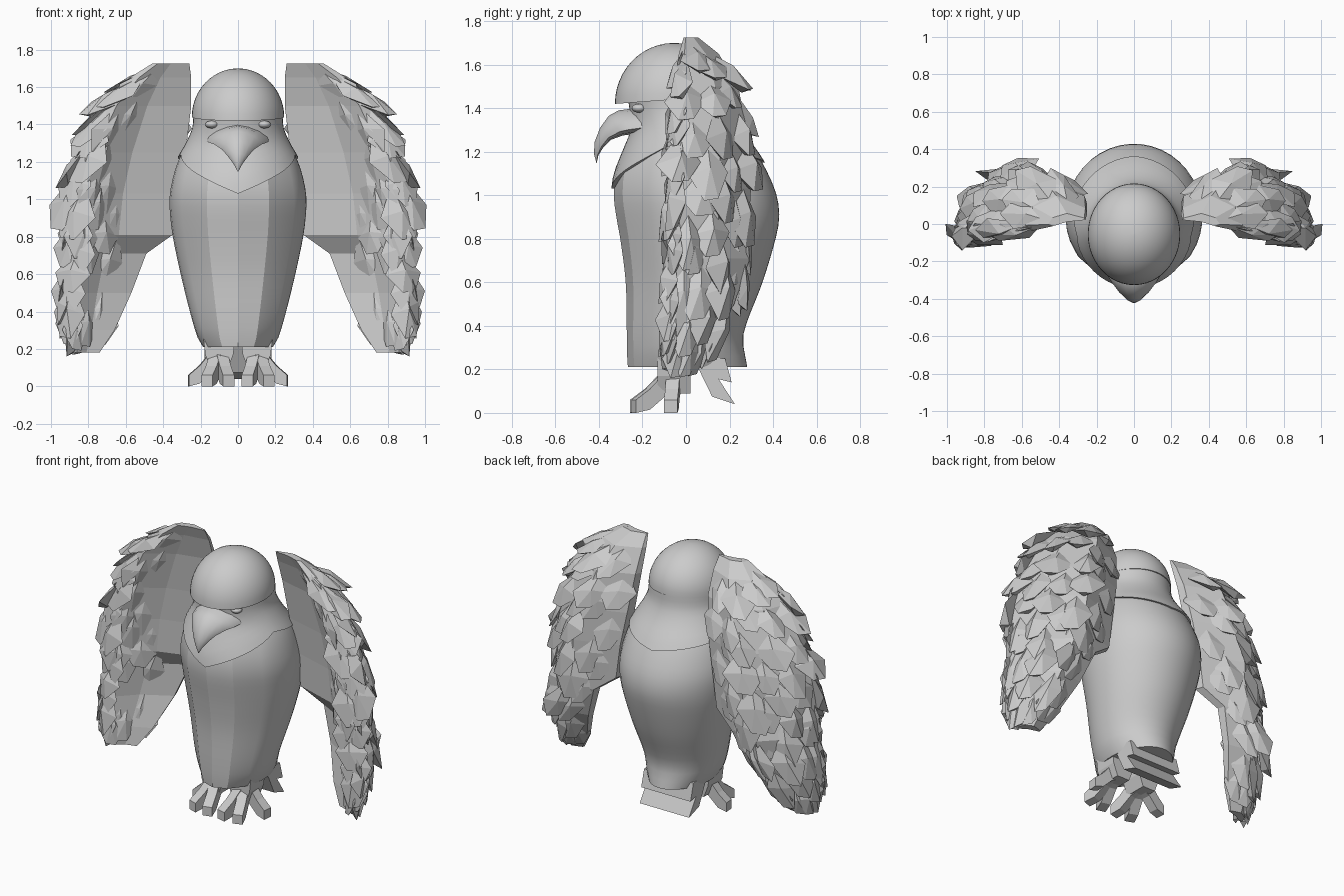
import bpy, bmesh, math, random
from mathutils import Vector

if "Cube" in bpy.data.objects:
    bpy.data.objects.remove(bpy.data.objects["Cube"])


def finish(name, bm, smooth=None):
    bmesh.ops.recalc_face_normals(bm, faces=bm.faces[:])
    me = bpy.data.meshes.new(name)
    bm.to_mesh(me)
    bm.free()
    ob = bpy.data.objects.new(name, me)
    bpy.context.collection.objects.link(ob)
    if smooth:
        bpy.ops.object.select_all(action='DESELECT')
        ob.select_set(True)
        bpy.context.view_layer.objects.active = ob
        bpy.ops.object.shade_smooth_by_angle(angle=math.radians(smooth))
    return ob


def loft(bm, rings):
    """Skin closed rings of equal length and cap both ends."""
    vs = [[bm.verts.new(p) for p in r] for r in rings]
    n = len(vs[0])
    for a, b in zip(vs, vs[1:]):
        for i in range(n):
            j = (i + 1) % n
            bm.faces.new((a[i], a[j], b[j], b[i]))
    bm.faces.new(vs[0])
    bm.faces.new(vs[-1])


def prism(name, poly, half, place):
    """Extrude a side outline (along, up) to both sides; place maps (side, along, up)."""
    bm = bmesh.new()
    loft(bm, [[place(s, a, z) for a, z in poly] for s in (-half, half)])
    return finish(name, bm)


def sample(table, z):
    """Catmull-Rom lookup in a table sorted by its first column."""
    z = min(max(z, table[0][0]), table[-1][0])
    i = 0
    while i < len(table) - 2 and z > table[i + 1][0]:
        i += 1
    p1, p2 = table[i], table[i + 1]
    p0, p3 = table[max(i - 1, 0)], table[min(i + 2, len(table) - 1)]
    h = p2[0] - p1[0]
    t = (z - p1[0]) / h
    out = []
    for k in range(1, len(p1)):
        m1 = (p2[k] - p0[k]) / (p2[0] - p0[0]) * h
        m2 = (p3[k] - p1[k]) / (p3[0] - p1[0]) * h
        out.append((2*t**3 - 3*t*t + 1) * p1[k] + (t**3 - 2*t*t + t) * m1
                   + (3*t*t - 2*t**3) * p2[k] + (t**3 - t*t) * m2)
    return out


# height, half width, front y, back y
BODY = [(.21, .185, -.265, .28), (.25, .21, -.268, .272), (.36, .245, -.27, .262),
        (.6, .305, -.275, .35), (.8, .347, -.30, .41), (.9, .36, -.318, .427),
        (1.0, .365, -.33, .415), (1.1, .35, -.32, .375), (1.2, .32, -.285, .32),
        (1.3, .27, -.25, .25), (1.38, .24, -.255, .215), (1.46, .238, -.27, .21)]


def skin(theta, z, grow=0.0):
    w, f, b = sample(BODY, z)
    return ((w + grow) * math.sin(theta), (f + b) / 2 - ((b - f) / 2 + grow) * math.cos(theta), z)


# Body: broad flat panels on the chest, round at the back
angles = [math.radians(a) for a in [-55, -27, 0, 27, 55] + list(range(66, 300, 9))]
bm = bmesh.new()
loft(bm, [[skin(a, .21 + i * 1.05 / 21, .002) for a in angles] for i in range(22)])
finish("body", bm, 22)


# Neck hood with a pointed front hem
def hem(a):
    f = abs((a + math.pi) % (2 * math.pi) - math.pi) / math.pi
    return 1.03 + .21 * min(f / .42, 1) if f < .42 else 1.24 - .09 * (f - .42) / .58


ring = [2 * math.pi * i / 48 for i in range(48)]
bm = bmesh.new()
rows = [[skin(a, hem(a), -.01) for a in ring]]
for i in range(10):
    rows.append([skin(a, hem(a) + (1.46 - hem(a)) * i / 9, .014 * (1 - i / 9)) for a in ring])
loft(bm, rows)
finish("neck_hood", bm, 35)

# Head dome with an overhanging brow
bm = bmesh.new()
rows = []
for i in range(13):
    e = math.radians(89 * i / 12)
    r = .247 * math.cos(e)
    row = []
    for a in ring:
        fwd = math.cos(a)
        low = 1.44 - .02 * fwd
        row.append((r * math.sin(a), -.055 - r * fwd * 1.1, low + (1.70 - low) * math.sin(e)))
    rows.append(row)
loft(bm, rows)
finish("head", bm, 40)

# Hooked beak: top point, bottom point, half width of each section
BEAK = [(-.20, 1.405, -.17, 1.29, .175), (-.31, 1.39, -.25, 1.28, .15),
        (-.355, 1.365, -.29, 1.275, .125), (-.395, 1.31, -.345, 1.255, .085),
        (-.42, 1.245, -.38, 1.22, .05), (-.423, 1.19, -.402, 1.185, .022),
        (-.412, 1.15, -.41, 1.149, .002)]
ARC = [(0, 0), (.35, .1), (.7, .32), (.93, .6), (1, .8), (.7, .93), (0, 1),
       (-.7, .93), (-1, .8), (-.93, .6), (-.7, .32), (-.35, .1)]
bm = bmesh.new()
loft(bm, [[(w * u, ty + (by - ty) * v, tz + (bz - tz) * v) for u, v in ARC]
          for ty, tz, by, bz, w in BEAK])
finish("beak", bm, 40)

# Eyes, half hidden by the brow
for s, side in ((-1, "left"), (1, "right")):
    bpy.ops.mesh.primitive_uv_sphere_add(segments=16, ring_count=8, radius=.035,
                                         location=(s * .14, -.215, 1.4))
    bpy.context.object.name = side + "_eye"
    bpy.context.object.scale.z = .6
    bpy.ops.object.shade_smooth()

# Legs and toes
TOE = [(-.02, .2), (.05, .19), (.13, .11), (.2, .06), (.2, 0), (.13, .015), (.05, .08), (-.02, .1)]
for s, side in ((-1, "left"), (1, "right")):
    bm = bmesh.new()
    loft(bm, [[(s * (.1 + w * u), -.055 + .075 * v, z) for u, v in ((-1, -1), (1, -1), (1, 1), (-1, 1))]
              for z, w in ((.26, .085), (.17, .075), (.09, .045))])
    finish(side + "_leg", bm)
    for k, (tx, ty) in enumerate(((.05, -.25), (.165, -.24), (.265, -.07))):
        d = Vector((tx - .1, ty + .055))
        c = d.length / .2
        d.normalize()
        prism(f"{side}_toe_{k + 1}", TOE, .031, lambda q, a, z: (
            s * (.1 + d.x * a * c - d.y * q), -.055 + d.y * a * c + d.x * q, z))

# Stepped tail
prism("tail", [(.03, .26), (.18, .25), (.21, .14), (.15, .155), (.225, .04), (.12, .075)],
      .18, lambda q, a, z: (q, a, z))

# Wings: height, inner x, outer x, front y, back y, how far the inner edge swings back
WING = [(.18, .74, .88, -.05, .03, .1), (.3, .66, .91, -.09, .09, .25), (.5, .57, .935, -.1, .17, .38),
        (.71, .49, .93, -.1, .24, .32), (.81, .35, .925, -.09, .26, .15), (1.03, .32, .91, -.09, .28, .1),
        (1.25, .28, .85, -.08, .28, .05), (1.5, .25, .72, -.06, .24, 0), (1.65, .25, .58, -.03, .16, -.1),
        (1.725, .26, .46, -.01, .06, -.1)]
# Thin inner edge sweeping to a thick forward-turned outer edge
SECTION = [(0, .55), (.5, .36), (.85, 0), (1, .12), (.87, .65), (.5, 1), (.03, .7)]


def wing_point(z, u):
    z = min(max(z, WING[0][0]), WING[-1][0])
    i = 0
    while i < len(WING) - 2 and z > WING[i + 1][0]:
        i += 1
    t = (z - WING[i][0]) / (WING[i + 1][0] - WING[i][0])
    xi, xo, yf, yb, swing = [p + (q - p) * t for p, q in zip(WING[i][1:], WING[i + 1][1:])]
    k = int(u)
    q = Vector(SECTION[k]).lerp(Vector(SECTION[(k + 1) % 7]), u - k)
    return Vector((xi + (xo - xi) * q.x, yf + (yb - yf) * (q.y + swing * (1 - q.x)), z))


for s, side in ((-1, "left"), (1, "right")):
    rnd = random.Random(11)
    flip = lambda p: (s * p.x, p.y, p.z)
    bm = bmesh.new()
    loft(bm, [[flip(wing_point(w[0], u)) for u in range(7)] for w in WING])
    # Broad overlapping feathers over the front, outer and rear faces
    for row in range(10):
        for k in range(8):
            z = 1.68 - row * .138 + rnd.uniform(-.05, .05)
            u = 1.0 + (k + .5 * (row % 2)) * .62 + rnd.uniform(-.15, .15)
            if (z > 1.1 and u < 1.4) or u > 5.75:
                continue
            p = wing_point(z, u)
            down = (wing_point(z - .07, u) - wing_point(z + .04, u)).normalized()
            across = (wing_point(z, u + .05) - wing_point(z, u - .05)).normalized()
            out = down.cross(across).normalized()
            L = min(rnd.uniform(.24, .34), z - .16)
            w = (.06 + .05 * min(1, z / 1.2)) * rnd.uniform(.8, 1.15)
            h = rnd.uniform(.02, .045) * (.6 if u < 2 or u > 5 else 1)
            v = [bm.verts.new(flip(q)) for q in (
                p - out * .02,
                p + down * L * .6 - across * w - out * .01,
                p + down * L * .55 + across * w - out * .01,
                p + down * L * .5 + out * h,
                p + down * L - across * w * .35 + out * h * .8,
                p + down * L * .96 + across * w * .4 + out * h * .6,
                p + down * L * .9 - out * .02)]
            for f in ((0, 1, 3), (0, 3, 2), (1, 4, 3), (3, 4, 5), (3, 5, 2),
                      (0, 6, 1), (0, 2, 6), (1, 6, 4), (4, 6, 5), (5, 6, 2)):
                bm.faces.new([v[i] for i in f])
    finish(side + "_wing", bm)
